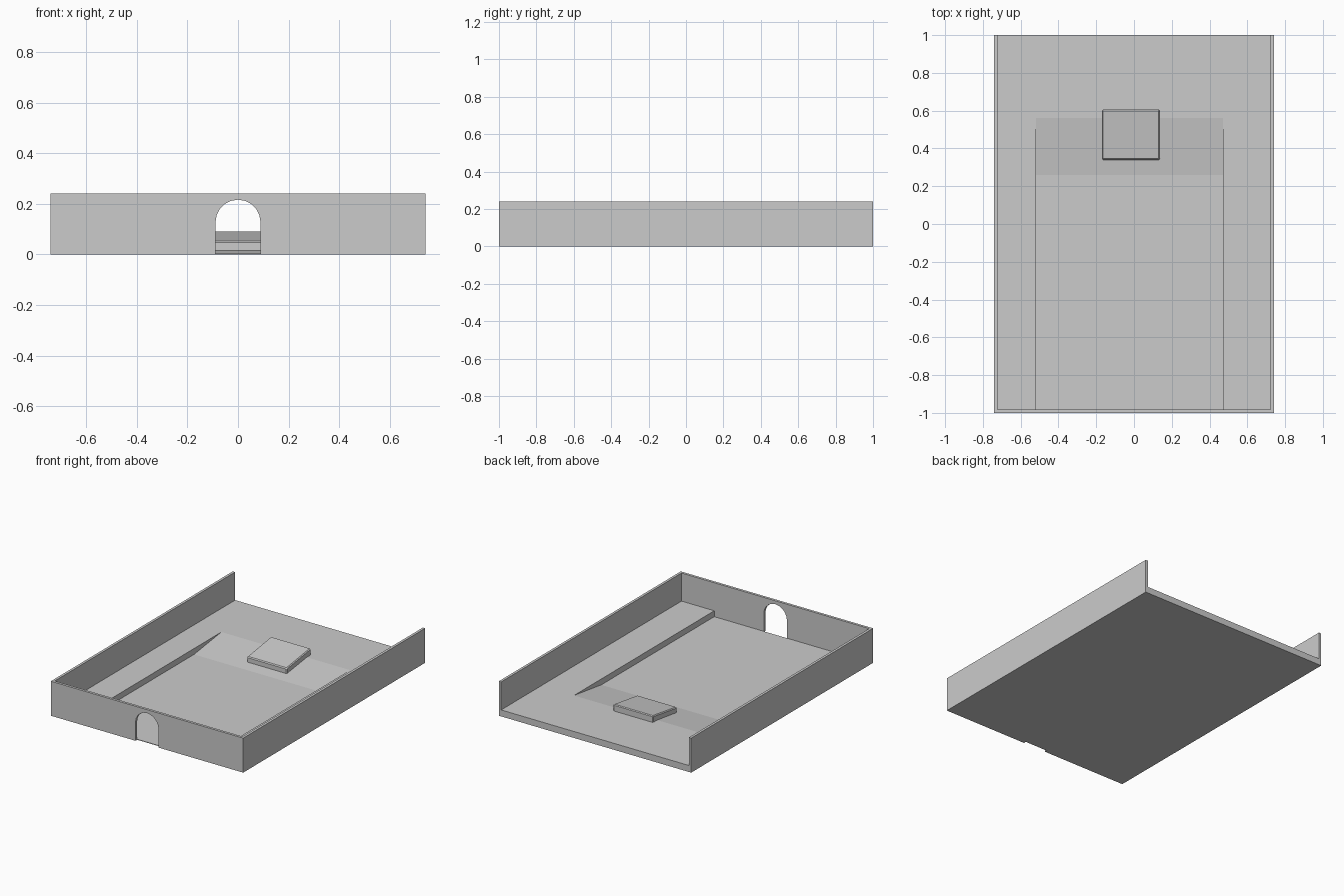
import bpy, bmesh
from math import sin, cos, pi

if "Cube" in bpy.data.objects:
    bpy.data.objects.remove(bpy.data.objects["Cube"])

W, L, H, T = 0.74, 1.0, 0.24, 0.018   # half width, half length, wall height, wall thickness
LOW, HIGH = 0.004, 0.045              # sunken floor and terrace levels


def prism(name, profile, axis, a, b):
    """Extrude a 2D outline from a to b along x (outline in y,z) or y (outline in x,z)."""
    bm = bmesh.new()
    verts = [bm.verts.new((a, u, v) if axis == 'x' else (u, a, v)) for u, v in profile]
    face = bm.faces.new(verts)
    new = bmesh.ops.extrude_face_region(bm, geom=[face])['geom']
    shift = (b - a, 0, 0) if axis == 'x' else (0, b - a, 0)
    bmesh.ops.translate(bm, vec=shift, verts=[g for g in new if isinstance(g, bmesh.types.BMVert)])
    bmesh.ops.recalc_face_normals(bm, faces=bm.faces)
    mesh = bpy.data.meshes.new(name)
    bm.to_mesh(mesh)
    bm.free()
    obj = bpy.data.objects.new(name, mesh)
    bpy.context.collection.objects.link(obj)
    return obj


# Sunken floor with a ramp up to the back
prism("floor_with_ramp", [(-L + T, 0), (L, 0), (L, HIGH), (0.56, HIGH),
                          (0.26, LOW), (-L + T, LOW)], 'x', -0.52, 0.47)

# Raised terraces along both sides
terrace = [(-L + T, 0), (L, 0), (L, HIGH), (-L + T, HIGH)]
prism("terrace_left", terrace, 'x', -W + T, -0.52)
prism("terrace_right", terrace, 'x', 0.47, W - T)

# Side walls
side = [(-L + T, 0), (L, 0), (L, H), (-L + T, H)]
prism("wall_left", side, 'x', -W, -W + T)
prism("wall_right", side, 'x', W - T, W)

# Front wall with an arched doorway
R, SPRING, N = 0.089, 0.127, 10
arch = [(R * cos(pi * i / N), SPRING + R * sin(pi * i / N)) for i in range(N + 1)]
front = [(W, 0), (W, H), (-W, H), (-W, 0), (-R, 0)] + arch[::-1] + [(R, 0)]
prism("front_wall", front, 'y', -L, -L + T)

# Tilted slab lying on the ramp, with softened edges
slab = prism("ramp_slab", [(0.34, 0.008), (0.605, 0.035), (0.605, 0.091), (0.34, 0.052)],
             'x', -0.17, 0.137)
bevel = slab.modifiers.new("bevel", 'BEVEL')
bevel.width = 0.006
bevel.segments = 1
